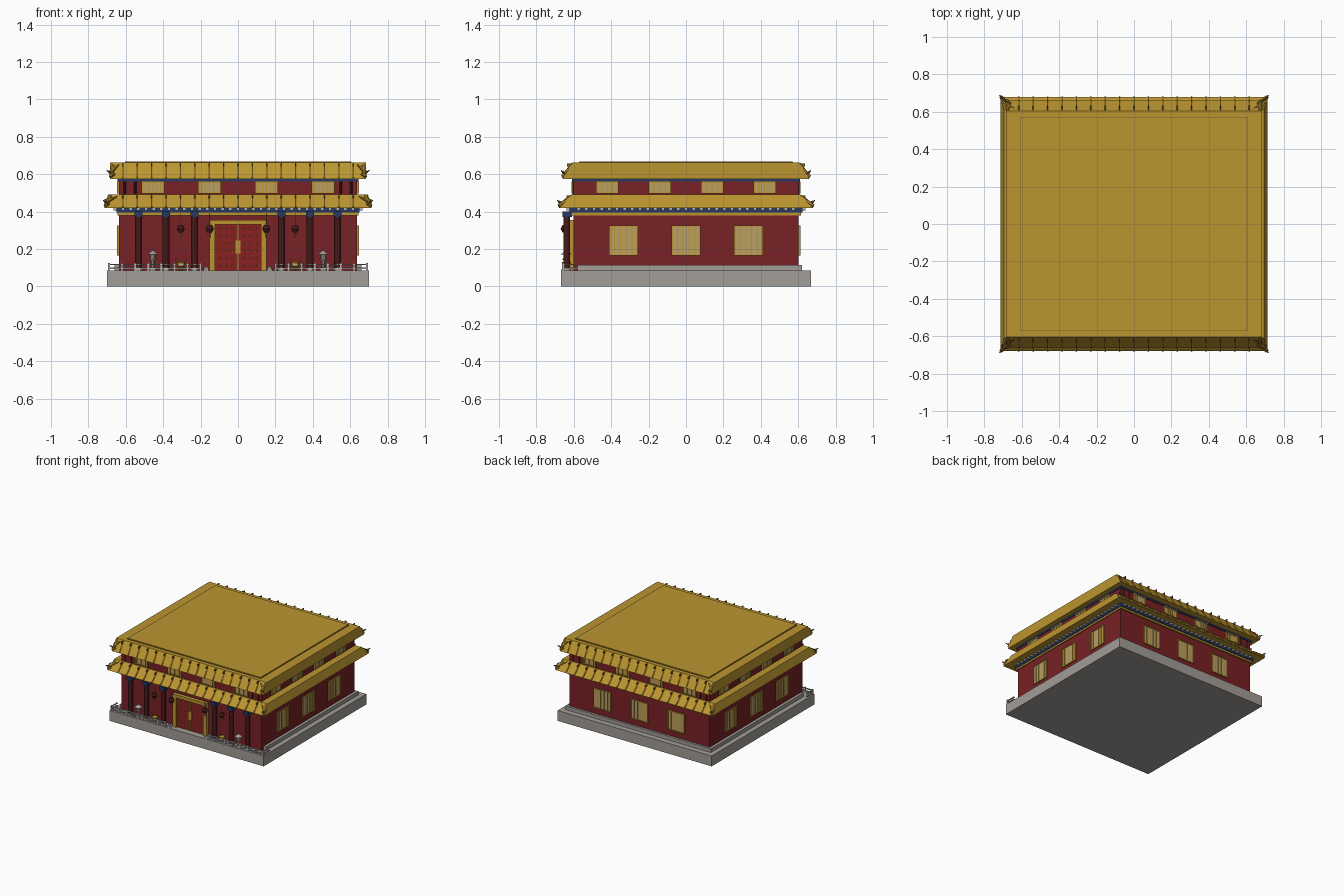
import bpy, bmesh
from mathutils import Vector

old = bpy.data.objects.get("Cube")
if old:
    bpy.data.objects.remove(old, do_unlink=True)


def mat(name, r, g, b):
    m = bpy.data.materials.new(name)
    m.use_nodes = True
    m.diffuse_color = (r, g, b, 1)
    m.node_tree.nodes["Principled BSDF"].inputs["Base Color"].default_value = (r, g, b, 1)
    return m


GOLD = mat("roof gold", .5, .3, .03)
DARK_GOLD = mat("dark gold", .2, .11, .015)
RED = mat("wall red", .19, .015, .018)
DOOR = mat("door red", .25, .015, .015)
MAROON = mat("column maroon", .06, .01, .01)
STONE = mat("stone grey", .36, .34, .31)
PALE = mat("pale stone", .45, .44, .41)
PAPER = mat("window paper", .5, .35, .13)
BLUE = mat("beam blue", .02, .04, .13)


class Part:
    """Collects simple solids into one named object."""

    def __init__(self, name, material):
        self.name, self.material, self.bm = name, material, bmesh.new()

    def box(self, x, y, z):
        return self.frustum(x, y, z, x, y)

    def frustum(self, x, y, z, tx, ty):
        lo = [(x[0], y[0]), (x[1], y[0]), (x[1], y[1]), (x[0], y[1])]
        hi = [(tx[0], ty[0]), (tx[1], ty[0]), (tx[1], ty[1]), (tx[0], ty[1])]
        a = [self.bm.verts.new((*p, z[0])) for p in lo]
        b = [self.bm.verts.new((*p, z[1])) for p in hi]
        self.bm.faces.new(a[::-1])
        self.bm.faces.new(b)
        for i in range(4):
            j = (i + 1) % 4
            self.bm.faces.new((a[i], a[j], b[j], b[i]))
        return self

    def rod(self, p, q, r1, r2=None, sides=8):
        p, q = Vector(p), Vector(q)
        d = q - p
        m = d.to_track_quat('Z', 'Y').to_matrix().to_4x4()
        m.translation = (p + q) / 2
        bmesh.ops.create_cone(self.bm, cap_ends=True, segments=sides, radius1=r1,
                              radius2=r1 if r2 is None else r2, depth=d.length, matrix=m)
        return self

    def plate(self, points, thickness):
        face = self.bm.faces.new([self.bm.verts.new(p) for p in points])
        ext = bmesh.ops.extrude_face_region(self.bm, geom=[face])
        vs = [v for v in ext["geom"] if isinstance(v, bmesh.types.BMVert)]
        bmesh.ops.translate(self.bm, verts=vs, vec=(0, 0, thickness))
        return self

    def done(self):
        bmesh.ops.recalc_face_normals(self.bm, faces=self.bm.faces)
        me = bpy.data.meshes.new(self.name)
        self.bm.to_mesh(me)
        self.bm.free()
        me.materials.append(self.material)
        ob = bpy.data.objects.new(self.name, me)
        bpy.context.collection.objects.link(ob)
        return ob


def sym(v):
    return (-v, v)


# Base and walls
Part("base_platform", STONE).box(sym(.7), sym(.667), (0, .085)).done()
Part("wall_plinth", STONE).box(sym(.66), (-.58, .62), (.08, .115)).done()
Part("lower_walls", RED).box(sym(.637), sym(.602), (.085, .4)).done()
Part("upper_walls", RED).box(sym(.637), sym(.602), (.46, .59)).done()

# Beams and bracket course under each roof
Part("lower_gold_beam", GOLD).box(sym(.645), sym(.615), (.38, .394)).done()
Part("lower_blue_beam", BLUE).box(sym(.65), sym(.622), (.394, .425)).done()
Part("upper_blue_beam", BLUE).box(sym(.643), sym(.61), (.562, .578)).done()
brackets = Part("eave_brackets", PALE)
for i in range(-15, 16):
    c = i * .041
    for s in (-1, 1):
        brackets.box((c - .009, c + .009), sorted((s * .62, s * .64)), (.405, .418))
        if abs(c) < .61:
            brackets.box(sorted((s * .648, s * .665)), (c - .009, c + .009), (.405, .418))
brackets.done()


# Roofs: steep tiled slopes front and back, nearly upright sides
def roof(name, bx, by, tx, ty, z0, z1, tip):
    Part(name, GOLD).frustum(sym(bx), sym(by), (z0, z1), sym(tx), sym(ty)).done()
    ribs = Part(name + "_tile_ribs", GOLD)
    studs = Part(name + "_tile_ends", DARK_GOLD)
    horns = Part(name + "_corner_horns", DARK_GOLD)
    hips = Part(name + "_hip_ridges", GOLD)
    for s in (-1, 1):
        for i in range(-8, 9):
            x = i * .077
            ribs.rod((x, s * by, z0 + .005), (x, s * ty, z1 - .002), .005, sides=6)
            studs.box((x - .003, x + .003), sorted((s * (ty + .004), s * (ty + .03))),
                      (z1 - .02, z1 - .003))
        for t in (-1, 1):
            horns.rod((t * (bx - .02), s * (by - .02), z0 + .02), (t * tip[0], s * tip[1], tip[2]),
                      .013, .002, 6)
            horns.plate([(t * (tx - .05), s * (ty + .01), z1 - .012),
                         (t * bx, s * (by - .03), z1 - .03),
                         (t * bx, s * by, z0 + .012)], .006)
            hips.rod((t * (tx - .012), s * ty, z1 - .008), (t * (bx - .006), s * by, z0 + .01), .01)
    for p in (ribs, studs, horns, hips):
        p.done()


roof("lower_roof", .715, .68, .695, .61, .42, .49, (.72, .69, .46))
roof("upper_roof", .685, .66, .685, .605, .575, .661, (.702, .668, .62))
Part("roof_deck_seam", DARK_GOLD).box(sym(.608), sym(.573), (.65, .664)).done()
Part("roof_deck", GOLD).box(sym(.604), sym(.569), (.65, .668)).done()

# Windows on all sides: frame, paper and lattice bars
frames, papers = Part("window_frames", GOLD), Part("window_panels", PAPER)


def window(axis, side, c, w, z0, z1, bars):
    wall = side * (.637 if axis == 'x' else .602)

    def put(part, a, b, lo, hi, depth):
        d = sorted((wall, wall + side * depth))
        part.box(*((d, (a, b)) if axis == 'x' else ((a, b), d)), (lo, hi))
    h = w / 2
    put(papers, c - h, c + h, z0, z1, .005)
    for e in (c - h, c + h - .008):
        put(frames, e, e + .008, z0, z1, .01)
    for z in (z0, z1 - .006):
        put(frames, c - h, c + h, z, z + .006, .01)
    for i in range(1, bars + 1):
        b = c - h + w * i / (bars + 1)
        put(frames, b - .0025, b + .0025, z0, z1, .008)


for side in (-1, 1):
    for c in (-.335, 0, .335):
        window('x', side, c, .155, .165, .325, 4)
    for c in (-.42, -.14, .14, .42):
        window('x', side, c, .12, .497, .56, 3)
    for c in (-.455, -.152, .152, .455):
        window('y', side, c, .123, .497, .56, 5)
for c in (-.335, 0, .335):
    window('y', 1, c, .155, .165, .325, 4)
frames.done()
papers.done()

# Upper storey corner posts
posts = Part("upper_wall_posts", MAROON)
for sx in (-1, 1):
    for sy in (-1, 1):
        for x in (.55, .605):
            posts.rod((sx * x, sy * .602, .48), (sx * x, sy * .602, .565), .006)
posts.done()

# Porch columns with blue capitals and stone feet
cols, caps, feet = Part("columns", MAROON), Part("column_capitals", BLUE), Part("column_feet", STONE)
for s in (-1, 1):
    for x in (.232, .385, .532):
        cols.rod((s * x, -.637, .085), (s * x, -.637, .39), .018, sides=12)
        caps.box((s * x - .022, s * x + .022), (-.659, -.61), (.37, .4))
        feet.rod((s * x, -.637, .08), (s * x, -.637, .1), .025, .02, 12)
for p in (cols, caps, feet):
    p.done()

# Double door with studs
frame = Part("door_frame", GOLD)
for s in (-1, 1):
    frame.box(sorted((s * .123, s * .153)), (-.63, -.6), (.083, .355))
frame.box(sym(.153), (-.632, -.6), (.33, .355)).done()
Part("door_leaves", DOOR).box(sym(.123), (-.615, -.6), (.083, .33)).done()
studs = Part("door_studs", GOLD)
for s in (-1, 1):
    for i in range(3):
        for j in range(6):
            x, z = s * (.03 + i * .032), .11 + j * .04
            studs.rod((x, -.612, z), (x, -.622, z), .006, .003)
studs.box(sym(.003), (-.62, -.61), (.085, .33))
studs.box(sym(.014), (-.622, -.61), (.175, .245)).done()

# Stone railing along the front edge
rail = Part("front_railing", PALE)
for s in (-1, 1):
    for z in (.093, .113):
        rail.box(sorted((s * .2, s * .695)), (-.662, -.652), (z, z + .007))
        rail.box(sorted((s * .685, s * .695)), (-.657, -.58), (z, z + .007))
    for i in range(8):
        x = s * (.2 + i * .07)
        rail.box((x - .006, x + .006), (-.664, -.65), (.08, .125))
    rail.rod((s * .17, -.65, .08), (s * .17, -.65, .105), .02, .008)
rail.done()

# Hanging lanterns
bodies, trims = Part("hanging_lanterns", MAROON), Part("lantern_trims", GOLD)
for s in (-1, 1):
    for x in (.152, .306):
        x, y = s * x, -.648
        for a, b, r1, r2 in ((.288, .308, .013, .022), (.308, .328, .022, .013)):
            bodies.rod((x, y, a), (x, y, b), r1, r2, 10)
        trims.rod((x, y, .328), (x, y, .39), .002, sides=5)
        trims.rod((x, y, .262), (x, y, .288), .004, sides=5)
bodies.done()
trims.done()

# Stone lanterns and gilded incense burners
lamps, burners = Part("stone_lanterns", STONE), Part("incense_burners", GOLD)
for s in (-1, 1):
    x, y = s * .455, -.64
    for a, b, r1, r2 in ((.085, .1, .022, .018), (.1, .14, .01, .01), (.14, .148, .02, .02),
                         (.148, .17, .014, .014), (.17, .188, .03, .008), (.188, .202, .006, .002)):
        lamps.rod((x, y, a), (x, y, b), r1, r2)
    x = s * .305
    burners.rod((x, y, .105), (x, y, .13), .018, .025, 10)
    for t in (-1, 1):
        burners.rod((x + t * .022, y, .08), (x + t * .014, y, .11), .005)
        burners.rod((x + t * .022, y, .128), (x + t * .026, y, .148), .004)
    burners.rod((x, y + .015, .08), (x, y + .01, .11), .005)
lamps.done()
burners.done()
